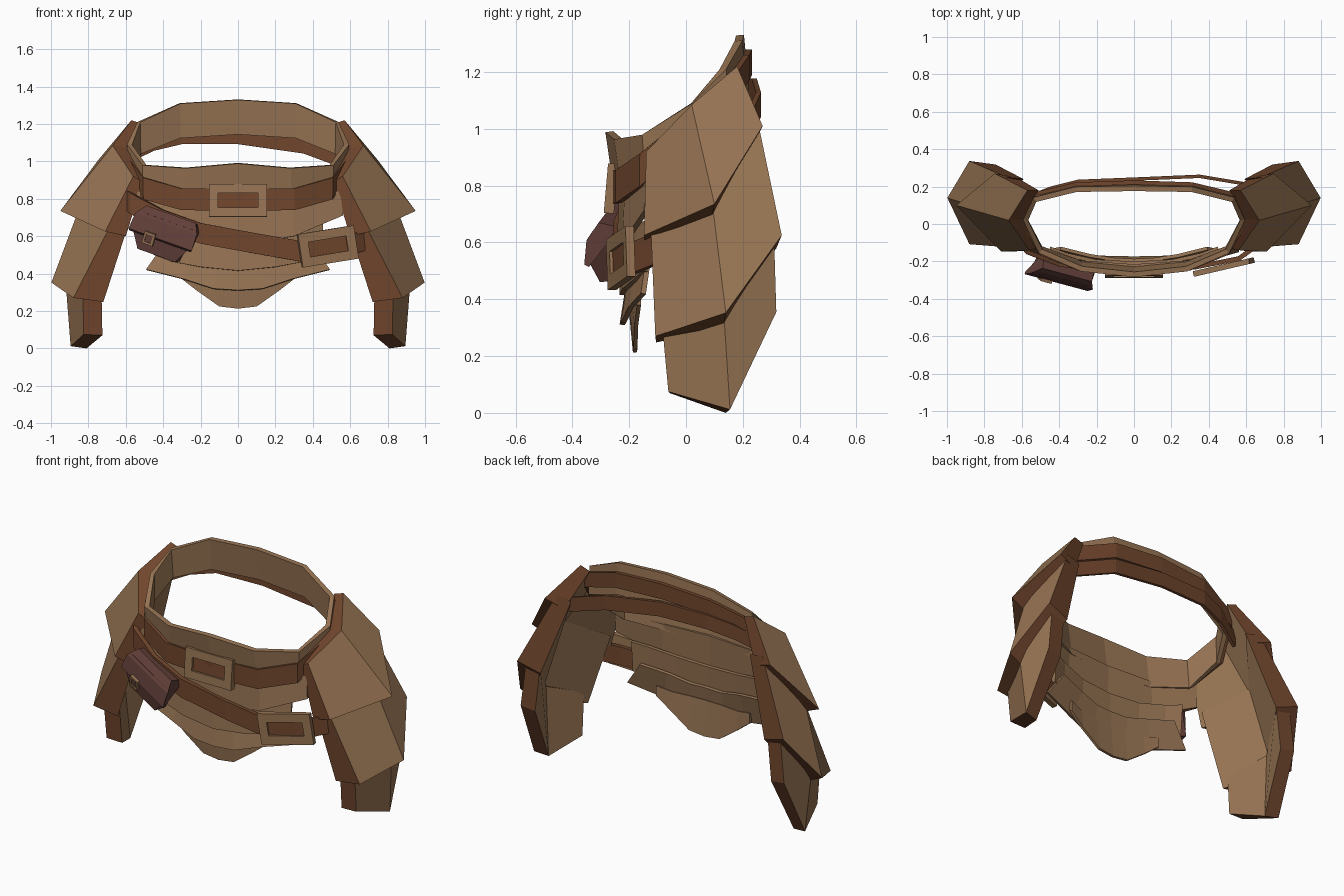
import bpy, bmesh, math
from mathutils import Matrix

if "Cube" in bpy.data.objects:
    bpy.data.objects.remove(bpy.data.objects["Cube"])


def material(name, rgb):
    m = bpy.data.materials.new(name)
    m.diffuse_color = (*rgb, 1)
    m.use_nodes = True
    m.node_tree.nodes["Principled BSDF"].inputs["Base Color"].default_value = m.diffuse_color
    return m


TAN = material("tan_leather", (0.305, 0.172, 0.086))
BROWN = material("brown_leather", (0.165, 0.062, 0.026))
MAROON = material("pouch_leather", (0.122, 0.05, 0.041))


def build(name, verts, faces, mats, slots=None, thick=0, matrix=None):
    """Mesh object with consistent normals and optional thickness."""
    bm = bmesh.new()
    vs = [bm.verts.new(v) for v in verts]
    for i, f in enumerate(faces):
        face = bm.faces.new([vs[k] for k in f])
        face.material_index = slots[i] if slots else 0
    bmesh.ops.recalc_face_normals(bm, faces=bm.faces)
    me = bpy.data.meshes.new(name)
    bm.to_mesh(me)
    bm.free()
    for m in mats:
        me.materials.append(m)
    ob = bpy.data.objects.new(name, me)
    bpy.context.collection.objects.link(ob)
    if matrix:
        ob.matrix_world = matrix
    if thick:
        s = ob.modifiers.new("thickness", "SOLIDIFY")
        s.thickness = thick
        s.offset = 0
    return ob


def strip(name, cols, mat, thick, closed=False, taper=1):
    """Sheet from columns (x, y_top, z_top, y_bottom, z_bottom)."""
    verts = []
    for x, yt, zt, yb, zb in cols:
        verts += [(x * taper, yt, zt), (x, yb, zb)]
    n = len(cols)
    faces = []
    for i in range(n if closed else n - 1):
        j = (i + 1) % n
        faces.append((2 * i, 2 * j, 2 * j + 1, 2 * i + 1))
    return build(name, verts, faces, [mat], thick=thick)


def mirrored(half, closed):
    """Complete a right half that starts (and for loops ends) on x = 0."""
    left = [(-c[0], *c[1:]) for c in half[1:(-1 if closed else None)]]
    return list(half) + left[::-1] if closed else left[::-1] + list(half)


def belt(pts, h):
    return [(x, y, z + h, y, z - h) for x, y, z in pts]


# Waistband, tilted up toward the back
strip("waistband", mirrored([
    (0, -.27, .99, -.235, .75), (.28, -.24, .965, -.21, .76),
    (.5, -.145, .98, -.13, .80), (.58, .02, 1.09, .02, .93),
    (.53, .13, 1.21, .14, 1.04), (.31, .185, 1.31, .20, 1.125),
    (0, .19, 1.33, .208, 1.145)], True), TAN, .028, True)

# Upper belt, narrower at the back
strip("upper_belt", mirrored(belt([
    (0, -.257, .795), (.3, -.237, .797), (.5, -.155, .855), (.605, .02, 1.0)], .058)
    + belt([(.55, .155, 1.13), (.31, .212, 1.215), (0, .222, 1.235)], .045), True),
    BROWN, .022, True)

# Lower slung belt, front and rear runs
strip("lower_belt_front", belt([
    (-.64, -.06, .84), (-.57, -.15, .775), (-.4, -.215, .685), (-.2, -.245, .615),
    (.1, -.245, .56), (.33, -.23, .52), (.56, -.185, .545), (.68, -.1, .58)], .055),
    BROWN, .025)
strip("lower_belt_back", belt([
    (-.6, .13, 1.03), (-.45, .19, 1.1), (-.3, .228, 1.135), (0, .24, 1.135),
    (.35, .255, 1.085), (.62, .21, .985)], .043), BROWN, .018)

# Overlapping front plates
strip("front_plate_upper", mirrored([
    (0, -.225, .80, -.235, .55), (.3, -.205, .80, -.215, .60),
    (.56, -.12, .84, -.14, .71)], False), TAN, .02, taper=.97)
strip("front_plate_middle", mirrored([
    (0, -.21, .62, -.225, .415), (.2, -.2, .63, -.215, .435),
    (.36, -.165, .66, -.18, .465), (.45, -.13, .68, -.145, .50)], False), TAN, .02)
strip("front_plate_lower", mirrored([
    (0, -.195, .50, -.225, .31), (.13, -.19, .50, -.22, .318),
    (.29, -.17, .53, -.195, .37), (.49, -.13, .56, -.15, .42)], False), TAN, .018,
    taper=.8)
strip("front_tongue", mirrored([
    (0, -.20, .42, -.18, .213), (.1, -.197, .42, -.178, .225),
    (.22, -.185, .42, -.175, .31), (.31, -.165, .44, -.165, .38)], False), TAN, .014)


# Hip scales: ridged shells with brown edge walls
# sections run front edge, ridge, back edge, back inner, ridge inner, front inner
SCALES = {
    "upper": (
        [(.56, -.14, .92), (.67, .02, 1.085), (.57, .18, 1.22),
         (.51, .18, 1.2), (.58, .03, 1.07), (.51, -.13, .89)],
        [(.71, -.148, .625), (.95, .1, .735), (.745, .27, 1.01),
         (.63, .25, .97), (.82, .09, .68), (.60, -.145, .60)]),
    "middle": (
        [(.67, -.125, .68), (.83, .085, .80), (.68, .25, 1.04),
         (.59, .24, 1.02), (.75, .08, .80), (.58, -.12, .68)],
        [(.88, -.108, .27), (.998, .14, .352), (.88, .337, .625),
         (.74, .318, .58), (.88, .13, .30), (.72, -.105, .248)]),
    "lower": (
        [(.83, -.085, .32), (.925, .13, .40), (.84, .31, .62),
         (.75, .305, .62), (.84, .12, .40), (.73, -.08, .32)],
        [(.825, -.062, .075), (.895, .155, .012), (.87, .318, .355),
         (.78, .31, .34), (.81, .14, .0), (.725, -.058, .07)]),
}
for side, s in (("right", 1), ("left", -1)):
    for part, (top, bottom) in SCALES.items():
        verts = [(s * x, y, z) for x, y, z in top + bottom]
        faces = [(i, (i + 1) % 6, (i + 1) % 6 + 6, i + 6) for i in range(6)]
        faces += [(0, 1, 4, 5), (1, 2, 3, 4), (6, 7, 10, 11), (7, 8, 9, 10)]
        build(f"{side}_hip_scale_{part}", verts, faces, [TAN, BROWN],
              [0, 0, 1, 0, 0, 1, 1, 1, 1, 1])


def place(loc, roll, yaw, pitch=0):
    return (Matrix.Translation(loc) @ Matrix.Rotation(math.radians(yaw), 4, 'Z')
            @ Matrix.Rotation(math.radians(roll), 4, 'Y')
            @ Matrix.Rotation(math.radians(pitch), 4, 'X'))


def buckle(name, w, h, rim, depth, mat, matrix, fill=None):
    """Rectangular frame facing -y, with an optional panel in the opening."""
    verts = []
    for y in (-depth / 2, depth / 2):
        for a, b in ((w / 2, h / 2), (w / 2 - rim, h / 2 - rim)):
            verts += [(-a, y, -b), (a, y, -b), (a, y, b), (-a, y, b)]
    faces = []
    for i in range(4):
        j = (i + 1) % 4
        for a, b in ((0, 4), (8, 12), (0, 8), (4, 12)):
            faces.append((a + i, a + j, b + j, b + i))
    build(name, verts, faces, [mat], matrix=matrix)
    if fill:
        a, b = w / 2 - rim, h / 2 - rim
        build(name + "_panel", [(-a, 0, -b), (a, 0, -b), (a, 0, b), (-a, 0, b)],
              [(0, 1, 2, 3)], [fill], thick=.008, matrix=matrix)


buckle("centre_buckle", .31, .175, .048, .036, TAN,
       place((0, -.264, .79), 0, 0, -5), BROWN)
buckle("side_buckle", .31, .18, .05, .03, TAN,
       place((.48, -.23, .545), -9, 13), BROWN)

# Belt pouch: tapered body with folded flap
POUCH = place((-.39, -.258, .615), 19, -15)


def prism(name, profile, widths, mat):
    n = len(profile)
    verts = [(sx * w / 2, y, z) for sx in (-1, 1)
             for (y, z), w in zip(profile, widths)]
    faces = [tuple(range(n)), tuple(range(n, 2 * n))]
    faces += [(i, (i + 1) % n, (i + 1) % n + n, i + n) for i in range(n)]
    build(name, verts, faces, [mat], matrix=POUCH)


prism("pouch_body", [(.045, .08), (-.035, .07), (-.048, -.03), (-.03, -.125), (.04, -.12)],
      [.30, .30, .33, .22, .23], MAROON)
prism("pouch_flap", [(.05, .095), (-.005, .108), (-.045, .055), (-.06, -.035),
                     (-.045, -.045), (.045, .06)],
      [.29, .29, .36, .37, .36, .33], MAROON)
buckle("pouch_clasp", .062, .066, .012, .018, TAN,
       POUCH @ place((-.06, -.06, -.05), 0, 0, 8), MAROON)
